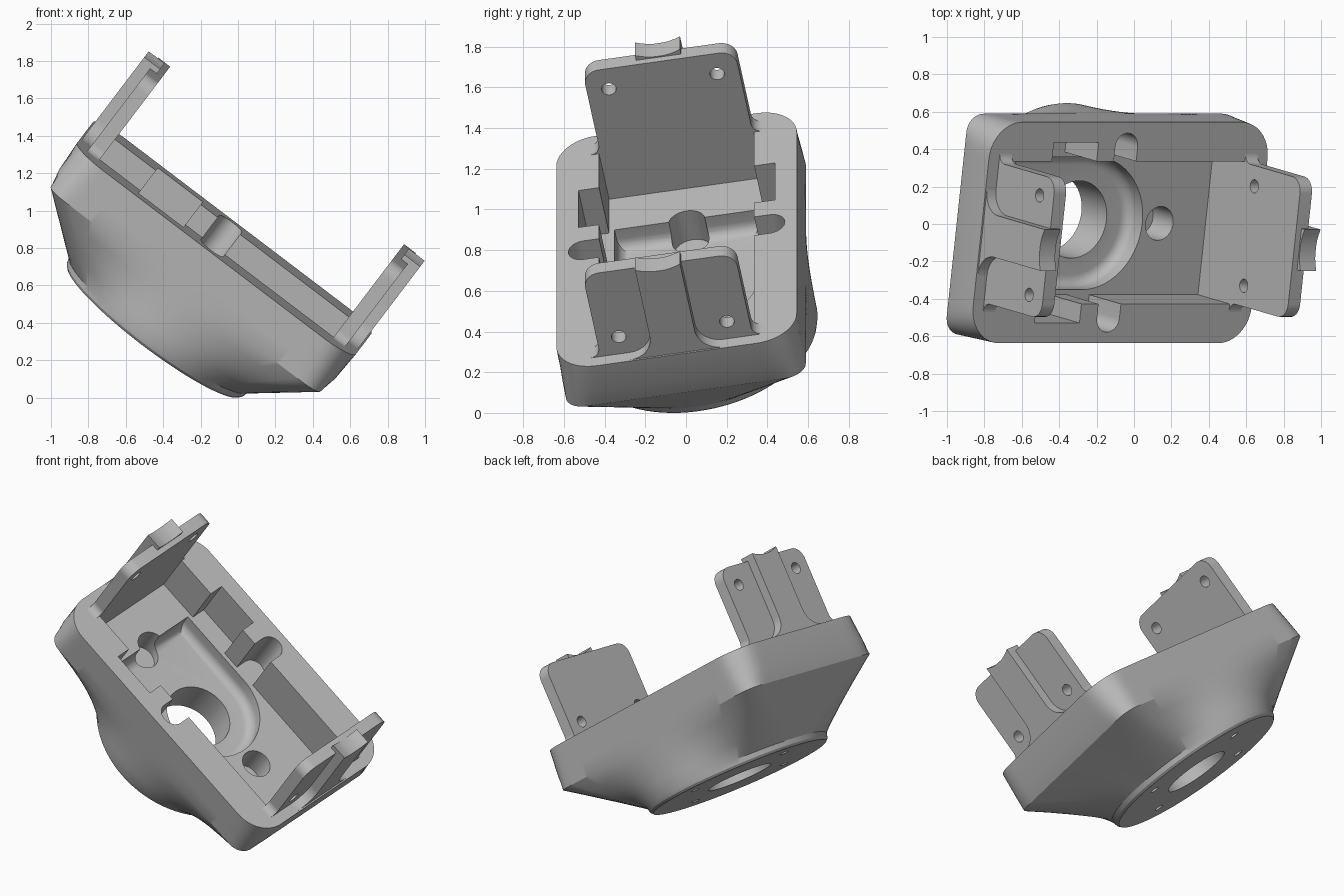
import bpy, bmesh, math
from mathutils import Matrix, Vector

if "Cube" in bpy.data.objects:
    bpy.data.objects.remove(bpy.data.objects["Cube"])

grey = bpy.data.materials.new("plain grey")
grey.use_nodes = True
GREY = (0.5, 0.5, 0.5, 1)
grey.diffuse_color = GREY
grey.node_tree.nodes["Principled BSDF"].inputs["Base Color"].default_value = GREY

RIM, FLOOR, WELL = 0.635, 0.35, 0.23
INNER, OUTER = 0.785, 0.935      # inside and outside of the end walls
HALF = 0.6                       # half width of the shell
STEPS = 288


def add(name, bm):
    bmesh.ops.recalc_face_normals(bm, faces=bm.faces)
    mesh = bpy.data.meshes.new(name)
    bm.to_mesh(mesh)
    bm.free()
    ob = bpy.data.objects.new(name, mesh)
    bpy.context.collection.objects.link(ob)
    mesh.materials.append(grey)
    return ob


def box(x0, x1, y0, y1, z0, z1):
    bm = bmesh.new()
    bmesh.ops.create_cube(bm, size=1)
    bmesh.ops.scale(bm, verts=bm.verts, vec=(x1 - x0, y1 - y0, z1 - z0))
    bmesh.ops.translate(bm, verts=bm.verts, vec=((x0 + x1) / 2, (y0 + y1) / 2, (z0 + z1) / 2))
    return add("cutter", bm)


def cylinder(x, y, z0, z1, r, along_x=False):
    bm = bmesh.new()
    bmesh.ops.create_cone(bm, cap_ends=True, segments=48, radius1=r, radius2=r, depth=z1 - z0)
    if along_x:
        bmesh.ops.rotate(bm, verts=bm.verts, matrix=Matrix.Rotation(math.pi / 2, 3, "Y"))
    bmesh.ops.translate(bm, verts=bm.verts, vec=(x, y, (z0 + z1) / 2))
    return add("cutter", bm)


def loft(name, sections):
    # Skin a stack of (height, outline) sections and cap both ends
    bm = bmesh.new()
    rings = [[bm.verts.new((p[0], p[1], z)) for p in points] for z, points in sections]
    for a, b in zip(rings, rings[1:]):
        for i in range(len(a)):
            j = (i + 1) % len(a)
            bm.faces.new((a[i], a[j], b[j], b[i]))
    bm.faces.new(rings[0])
    bm.faces.new(rings[-1])
    return add(name, bm)


def combine(target, tools, operation):
    for tool in tools:
        tool.hide_render = True
        mod = target.modifiers.new("combine", "BOOLEAN")
        mod.operation, mod.solver, mod.object = operation, "EXACT", tool
    bpy.context.view_layer.update()
    graph = bpy.context.evaluated_depsgraph_get()
    mesh = bpy.data.meshes.new_from_object(target.evaluated_get(graph))
    target.modifiers.clear()
    target.data = mesh
    for tool in tools:
        bpy.data.objects.remove(tool)


def polar(r, t):
    return Vector((r * math.cos(t), r * math.sin(t)))


def rounded_ray(angle, a, b, r):
    # Distance from the middle to the edge of a rounded rectangle
    lo, hi = 0, a + b
    for _ in range(30):
        t = (lo + hi) / 2
        qx, qy = abs(t * math.cos(angle)) - a + r, abs(t * math.sin(angle)) - b + r
        d = math.hypot(max(qx, 0), max(qy, 0)) + min(max(qx, qy), 0) - r
        lo, hi = (t, hi) if d < 0 else (lo, t)
    return lo


def base_angle(t):
    # Keep the end walls flat: their points bunch up, the corners fan out
    quarter = math.degrees(math.asin(abs(math.sin(t))))
    knots = [(0, 0), (28, 10), (37, 40), (90, 90)]
    for (a, fa), (b, fb) in zip(knots, knots[1:]):
        if a <= quarter <= b + 1e-3:
            out = math.radians(fa + (fb - fa) * (quarter - a) / (b - a))
            break
    return math.atan2(math.copysign(math.sin(out), math.sin(t)),
                      math.copysign(math.cos(out), math.cos(t)))


# Shell: round base lofted into a rounded rectangular rim
def make_shell():
    angles = [2 * math.pi * (i + 0.5) / STEPS for i in range(STEPS)]

    def circle(r):
        return [polar(r, base_angle(t)) for t in angles]

    def rectangle(a, r):
        return [polar(rounded_ray(t, a, HALF, r), t) for t in angles]

    round_base, square = circle(0.6), rectangle(0.905, 0.1)
    sections = [(0.005, circle(0.578)), (0.02, circle(0.592)), (0.05, round_base)]
    for k in (0.25, 0.5, 0.75, 1):
        sections.append((0.05 + 0.325 * k, [p.lerp(q, k) for p, q in zip(round_base, square)]))
    sections += [(0.47, rectangle(0.926, 0.15)), (RIM, rectangle(OUTER, 0.2))]
    return loft("shell", sections)


# Sunken well cutter: one flat end, one round end, filleted floor
def make_well():
    def outline(r):
        arc = [polar(r, math.radians(-90 + 5 * i)) for i in range(37)]
        return arc + [(-0.17 - r, r), (-0.17 - r, -r)]

    fillet, r = 0.06, 0.36
    sections = []
    for i in range(7):
        a = math.radians(15 * i)
        sections.append((WELL + fillet * (1 - math.cos(a)), outline(r - fillet * (1 - math.sin(a)))))
    return loft("cutter", sections + [(0.5, outline(r))])


# Upright plate with flared foot, rounded upper corners and optional dipped top
def upright(x0, x1, half, top, flare, corner, dip):
    def arc(cy, cz, r, start, end):
        return [(cy + r * math.cos(math.radians(start + (end - start) * i / 8)),
                 cz + r * math.sin(math.radians(start + (end - start) * i / 8))) for i in range(9)]

    side = [(half + flare, RIM - 0.1)] + arc(half + flare, RIM + flare, flare, 270, 180)
    if corner:
        side += arc(half - corner, top - corner, corner, 0, 90)
    else:
        side += [(half * k, top - dip * (1 - k * k)) for k in (1, 0.75, 0.5, 0.25)]
    outline = side + [(-y, z) for y, z in reversed(side)]
    bm = bmesh.new()
    face = bm.faces.new([bm.verts.new((x0, y, z)) for y, z in outline])
    grown = bmesh.ops.extrude_face_region(bm, geom=[face])["geom"]
    bmesh.ops.translate(bm, vec=(x1 - x0, 0, 0),
                        verts=[v for v in grown if isinstance(v, bmesh.types.BMVert)])
    return add("upright", bm)


shell = make_shell()

# Main tray, sunken well, centre bore, boss recesses and screw holes
combine(shell, [box(-INNER, INNER, -0.387, 0.387, FLOOR, 1)], "DIFFERENCE")
combine(shell, [make_well()], "DIFFERENCE")
combine(shell, [cylinder(0, 0, -0.1, 0.5, 0.21)], "DIFFERENCE")
combine(shell, [cylinder(x, 0, 0.17, 0.5, 0.092) for x in (-0.51, 0.475)], "DIFFERENCE")
for deg in (0, 90, 180, 270):
    spot = polar(0.42, math.radians(deg))
    combine(shell, [cylinder(spot.x, spot.y, -0.1, 0.12, 0.028)], "DIFFERENCE")

# Side pockets and half-round notches in both long walls
for s in (-1, 1):
    y0, y1 = sorted((s * 0.3, s * 0.49))
    combine(shell, [box(-0.51, -0.21, y0, y1, FLOOR, 1)], "DIFFERENCE")
    y0, y1 = sorted((s * 0.3, s * 0.465))
    combine(shell, [box(-0.095, 0.055, y0, y1, FLOOR, 1)], "DIFFERENCE")
    combine(shell, [cylinder(-0.02, s * 0.465, FLOOR, 1, 0.075)], "DIFFERENCE")

# Mounting tabs, each a drilled plate with a central outer rib
tabs = []
for s, name, hole_z in ((-1, "right_tab", 1.02), (1, "left_tab", 0.74)):
    tab = upright(s * INNER, s * 0.865, 0.38, 1.145, 0.05, 0.08, 0)
    tab.name = name
    combine(tab, [upright(s * 0.82, s * 0.926, 0.112, 1.175, 0.12, 0, 0.025)], "UNION")
    for side in (-1, 1):
        combine(tab, [cylinder(s * 0.82, side * 0.27, hole_z - 0.2, hole_z + 0.2, 0.036,
                               along_x=True)], "DIFFERENCE")
    tabs.append(tab)

# Tilt everything into its resting pose
pitch, roll = math.radians(37.2), math.radians(10)
turn = Matrix.Rotation(pitch, 4, "Y") @ Matrix.Rotation(roll, 4, "X")
pose = Matrix.Translation(turn @ Vector((-0.575, 0.065, 0))) @ turn
parts = [shell] + tabs
for ob in parts:
    ob.data.transform(pose)
low = min(v.co.z for ob in parts for v in ob.data.vertices)
bpy.ops.object.select_all(action="DESELECT")
for ob in parts:
    ob.data.transform(Matrix.Translation((0, 0, -low)))
    ob.select_set(True)
bpy.context.view_layer.objects.active = shell
bpy.ops.object.shade_smooth_by_angle(angle=math.radians(28))
